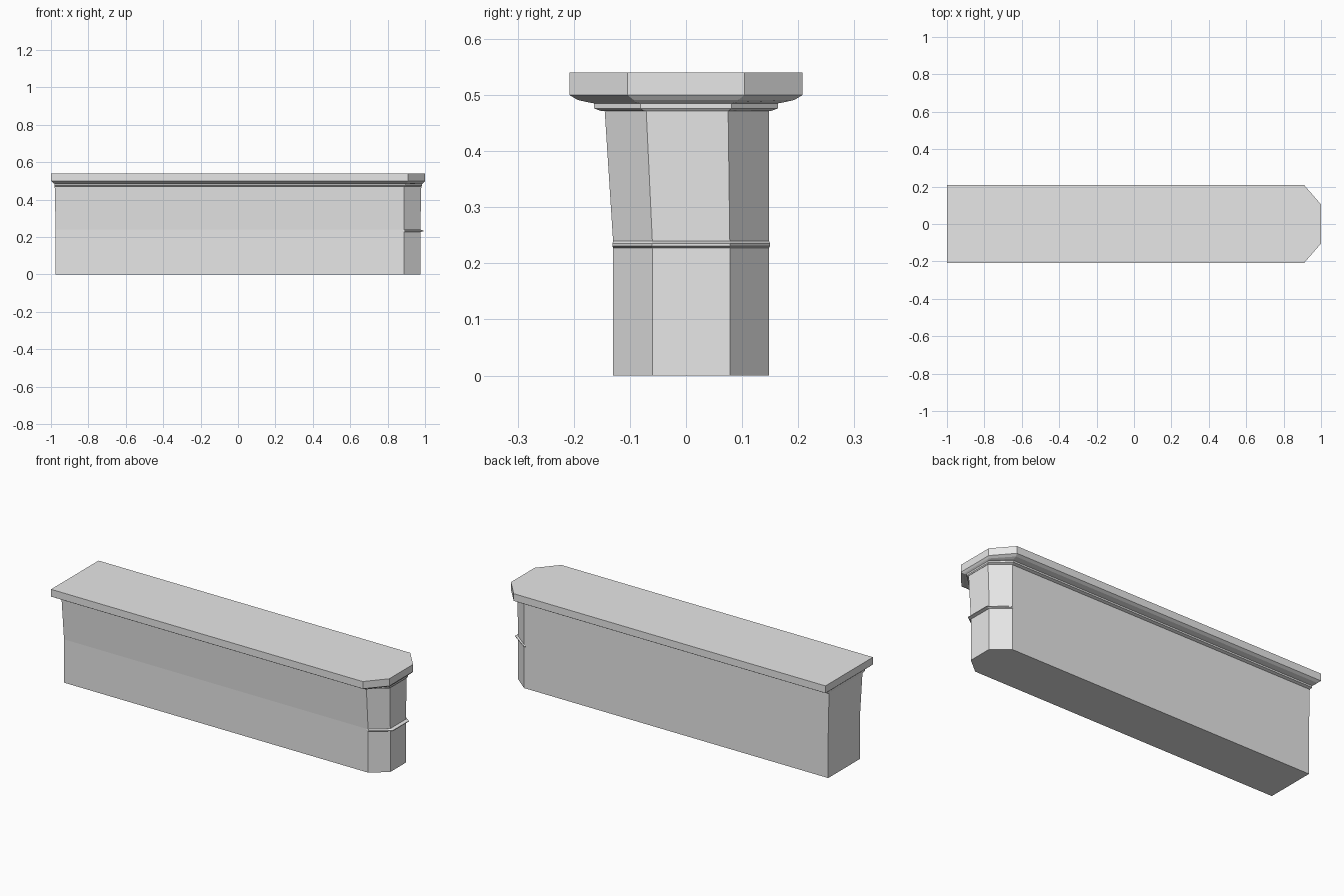
import bpy
import bmesh

cube = bpy.data.objects.get("Cube")
if cube:
    bpy.data.objects.remove(cube, do_unlink=True)

stone = bpy.data.materials.new("plain grey")
stone.use_nodes = True
grey = (0.8, 0.8, 0.8, 1)
stone.diffuse_color = grey
stone.node_tree.nodes["Principled BSDF"].inputs["Base Color"].default_value = grey


def loft(name, sections):
    """Stack chamfer-ended outlines: z, left, shoulder, right, front, back, nose front, nose back."""
    bm = bmesh.new()
    rings = []
    for z, left, shoulder, right, front, back, nose_f, nose_b in sections:
        outline = [(left, front), (shoulder, front), (right, nose_f),
                   (right, nose_b), (shoulder, back), (left, back)]
        rings.append([bm.verts.new((x, y, z)) for x, y in outline])
    for low, high in zip(rings, rings[1:]):
        for i in range(len(low)):
            j = (i + 1) % len(low)
            bm.faces.new((low[i], low[j], high[j], high[i]))
    bm.faces.new(rings[0][::-1])
    bm.faces.new(rings[-1])
    bmesh.ops.recalc_face_normals(bm, faces=bm.faces)
    mesh = bpy.data.meshes.new(name)
    bm.to_mesh(mesh)
    bm.free()
    mesh.materials.append(stone)
    obj = bpy.data.objects.new(name, mesh)
    bpy.context.collection.objects.link(obj)
    return obj


# Wall: straight lower half, front leaning outward above the band
loft("wall_body", [
    (0.0, -0.975, 0.888, 0.975, -0.13, 0.148, -0.06, 0.078),
    (0.24, -0.975, 0.888, 0.975, -0.13, 0.148, -0.06, 0.078),
    (0.474, -0.98, 0.888, 0.98, -0.145, 0.148, -0.071, 0.075),
])

# Thin pointed ridge around the chamfered end
loft("end_band", [
    (0.227, 0.88, 0.888, 0.976, -0.13, 0.148, -0.06, 0.078),
    (0.231, 0.88, 0.892, 0.992, -0.131, 0.15, -0.061, 0.078),
    (0.235, 0.88, 0.892, 0.992, -0.131, 0.15, -0.061, 0.078),
    (0.24, 0.88, 0.888, 0.976, -0.13, 0.148, -0.06, 0.078),
])

# Moulding and slab; every level is symmetrical front to back
levels = [
    (0.471, 0.98, 0.890, 0.981, 0.15, 0.075),
    (0.476, 0.982, 0.896, 0.985, 0.164, 0.081),
    (0.485, 0.982, 0.896, 0.985, 0.164, 0.081),
    (0.487, 0.985, 0.900, 0.988, 0.175, 0.090),
    (0.491, 0.99, 0.904, 0.993, 0.193, 0.094),
    (0.50, 1.0, 0.91, 1.0, 0.208, 0.104),
    (0.54, 1.0, 0.91, 1.0, 0.208, 0.104),
]
loft("cap_slab", [(z, -left, shoulder, right, -side, side, -nose, nose)
                  for z, left, shoulder, right, side, nose in levels])
